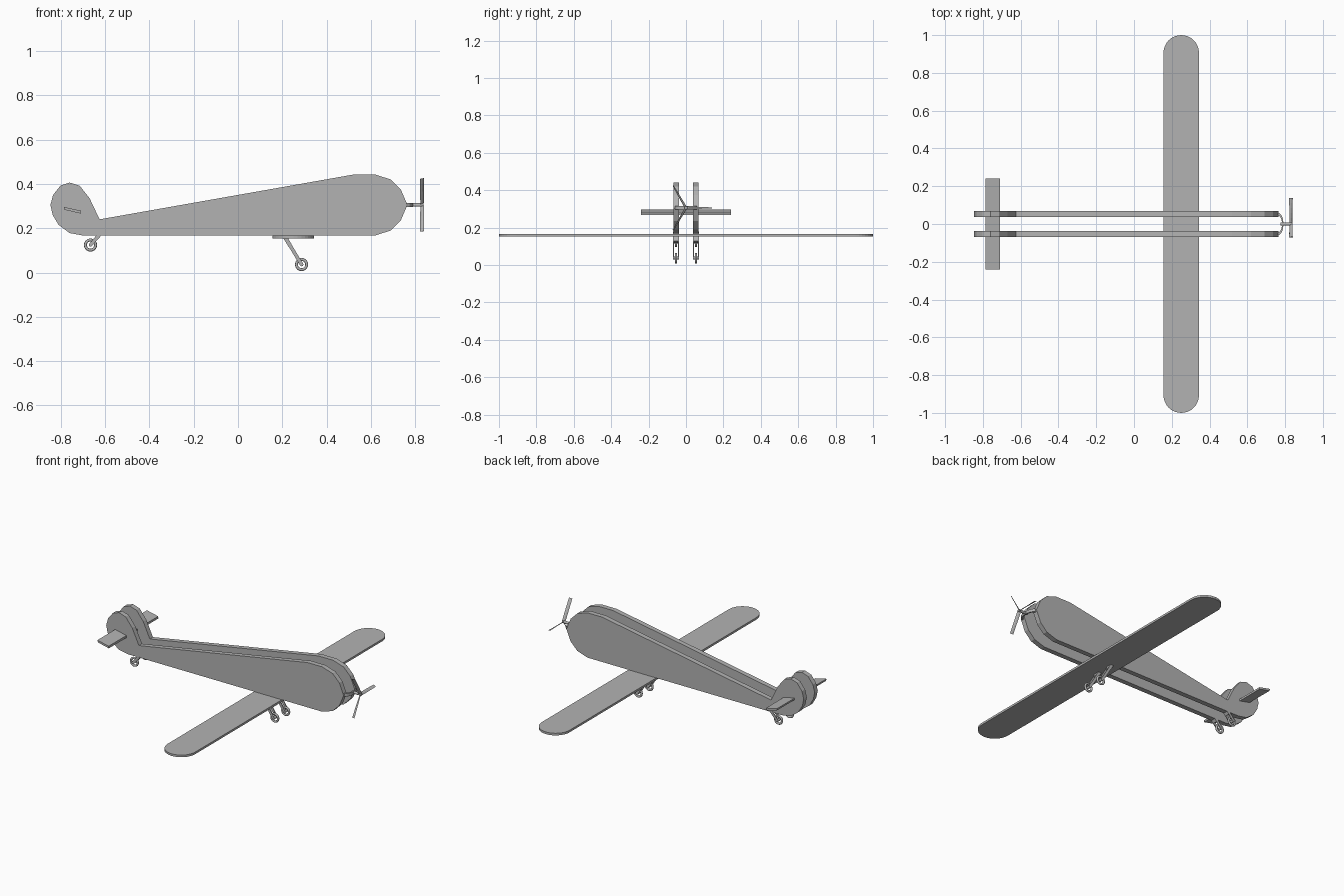
import bpy, bmesh, math
from mathutils import Matrix, Vector

if "Cube" in bpy.data.objects:
    bpy.data.objects.remove(bpy.data.objects["Cube"], do_unlink=True)

grey = bpy.data.materials.new("plain_grey")
grey.use_nodes = True
grey.diffuse_color = (0.45, 0.45, 0.45, 1)
grey.node_tree.nodes["Principled BSDF"].inputs["Base Color"].default_value = (0.45, 0.45, 0.45, 1)


def finish(name, bm, smooth=False):
    bmesh.ops.recalc_face_normals(bm, faces=bm.faces[:])
    mesh = bpy.data.meshes.new(name)
    bm.to_mesh(mesh)
    bm.free()
    mesh.materials.append(grey)
    for p in mesh.polygons:
        p.use_smooth = smooth
    obj = bpy.data.objects.new(name, mesh)
    bpy.context.collection.objects.link(obj)
    return obj


def plate(name, points, depth):
    """Extrude a closed outline of 3D points along depth."""
    bm = bmesh.new()
    face = bm.faces.new([bm.verts.new(p) for p in points])
    new = bmesh.ops.extrude_face_region(bm, geom=[face])["geom"]
    bmesh.ops.translate(bm, vec=depth, verts=[v for v in new if isinstance(v, bmesh.types.BMVert)])
    return finish(name, bm)


def rod(name, a, b, radius, sides=12):
    a, b = Vector(a), Vector(b)
    bm = bmesh.new()
    turn = (b - a).to_track_quat('Z', 'Y').to_matrix().to_4x4()
    bmesh.ops.create_cone(bm, cap_ends=True, segments=sides, radius1=radius, radius2=radius,
                          depth=(b - a).length, matrix=Matrix.Translation((a + b) / 2) @ turn)
    return finish(name, bm)


def wheel(name, x, y, z):
    bpy.ops.mesh.primitive_torus_add(location=(x, y, z), rotation=(math.pi / 2, 0, 0),
                                     major_radius=0.023, minor_radius=0.0065,
                                     major_segments=24, minor_segments=10)
    obj = bpy.context.object
    obj.name = name
    obj.data.materials.append(grey)
    bpy.ops.object.shade_smooth()


def bar(name, a, b, width, y0, y1):
    """Flat bar between two (x, z) points, spanning y0 to y1."""
    a, b = Vector(a), Vector(b)
    d = (b - a).normalized()
    side = Vector((-d.y, d.x)) * width / 2
    corners = [a + side, b + side, b - side, a - side]
    plate(name, [(c.x, y0, c.y) for c in corners], (0, y1 - y0, 0))


def gear(name, top, hub, y):
    """Forked leg with an axle and an open ring wheel."""
    crown = Vector(top).lerp(Vector(hub), 0.3)
    bar(name + "_crown", top, crown, 0.018, y - 0.016, y + 0.016)
    for tag, s in (("left", 1), ("right", -1)):
        bar(name + "_fork_" + tag, crown, hub, 0.016, y + s * 0.011, y + s * 0.016)
    rod(name + "_axle", (hub[0], y - 0.016, hub[1]), (hub[0], y + 0.016, hub[1]), 0.008)
    wheel(name + "_wheel", hub[0], y, hub[1])


# Twin side plates with rounded tail fin and nose
outline = [(-0.847, 0.305), (-0.835, 0.35), (-0.802, 0.392), (-0.76, 0.406), (-0.715, 0.392),
           (-0.67, 0.335), (-0.625, 0.24), (0.52, 0.442), (0.62, 0.442), (0.69, 0.42),
           (0.735, 0.375), (0.765, 0.305), (0.735, 0.235), (0.69, 0.19), (0.62, 0.167),
           (-0.70, 0.167), (-0.76, 0.178), (-0.81, 0.215), (-0.837, 0.26)]
for side, y in (("left", 0.038), ("right", -0.068)):
    plate(side + "_fuselage_plate", [(x, y, z) for x, z in outline], (0, 0.03, 0))

# Main wing with half-round tips
R = 0.094
tips = []
for s in (1, -1):
    for i in range(17):
        a = math.pi * i / 16
        tips.append((0.25 + s * R * math.cos(a), s * (1 - R + R * math.sin(a)), 0.153))
plate("main_wing", tips, (0, 0, 0.013))

# Tilted tailplane through both fins
plate("tailplane", [(x, -0.24, z) for x, z in
                    ((-0.786, 0.296), (-0.783, 0.283), (-0.709, 0.266), (-0.71, 0.279))], (0, 0.48, 0))

# Bowed nose bracket and propeller shaft
arc = [math.pi * (i / 12 - 0.5) for i in range(13)]
bow = [(0.762 + 0.029 * math.cos(a), 0.06 * math.sin(a), 0.296) for a in arc]
bow += [(0.755 + 0.029 * math.cos(a), 0.05 * math.sin(a), 0.296) for a in reversed(arc)]
plate("nose_bracket", bow, (0, 0, 0.018))
rod("propeller_shaft", (0.775, 0, 0.305), (0.838, 0, 0.305), 0.008)

# Three twisted propeller blades, lofted from root to tip
bm = bmesh.new()
for k in range(3):
    turn = Matrix.Translation((0.831, 0, 0.305)) @ Matrix.Rotation(k * math.tau / 3, 4, 'X')
    rings = []
    for i in range(6):
        t = i / 5
        pitch = Matrix.Rotation(math.radians(40 - 22 * t), 4, 'Y')
        chord, thick = 0.010, 0.0025 - 0.0012 * t
        section = [(-chord, 0), (0, thick), (chord, 0), (0, -thick)]
        rings.append([bm.verts.new(turn @ (pitch @ Vector((x, 0, z)) + Vector((0, 0.004 + 0.134 * t, 0))))
                      for x, z in section])
    for a, b in zip(rings, rings[1:]):
        for j in range(4):
            n = (j + 1) % 4
            bm.faces.new((a[j], a[n], b[n], b[j]))
    bm.faces.new(rings[0])
    bm.faces.new(rings[-1])
finish("propeller", bm)

# Landing gear under the wing and the tail, one pair each
for side, y in (("left", 0.053), ("right", -0.053)):
    gear(side + "_main_gear", (0.212, 0.16), (0.287, 0.036), y)
    gear(side + "_tail_gear", (-0.625, 0.172), (-0.666, 0.124), y)
